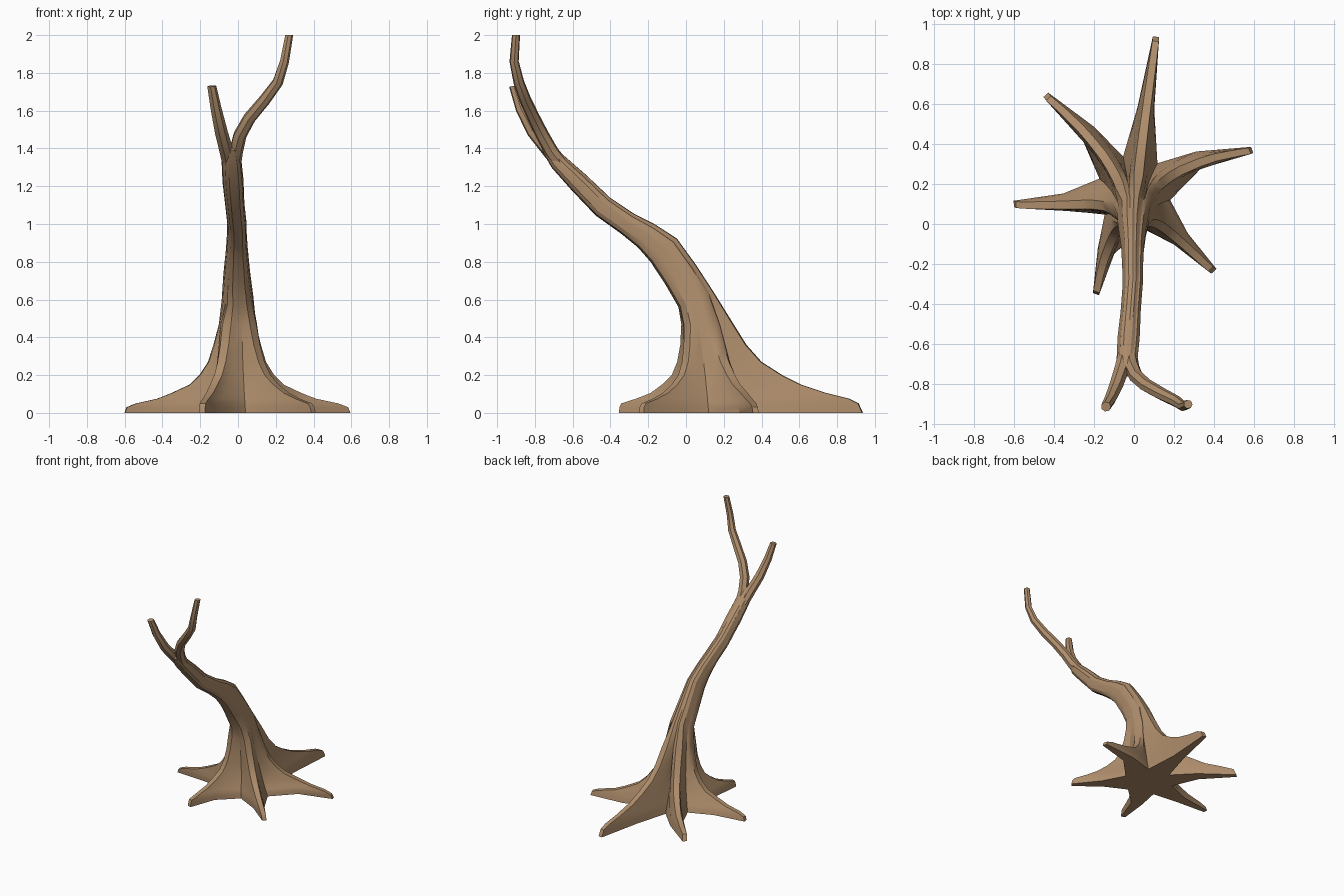
import bpy, bmesh, math
from mathutils import Vector

if "Cube" in bpy.data.objects:
    bpy.data.objects.remove(bpy.data.objects["Cube"])

bark = bpy.data.materials.new("bark")
bark.diffuse_color = (0.43, 0.27, 0.15, 1)
bark.use_nodes = True
bark.node_tree.nodes["Principled BSDF"].inputs["Base Color"].default_value = bark.diffuse_color


def interp(table, v):
    """Piecewise-linear lookup in a list of (key, value)."""
    for (a, fa), (b, fb) in zip(table, table[1:]):
        if v <= b:
            return fa + (fb - fa) * max(0, (v - a) / (b - a))
    return table[-1][1]


def loft(name, rings):
    """Closed skin through rings of equal point count."""
    bm = bmesh.new()
    vs = [[bm.verts.new(p) for p in ring] for ring in rings]
    n = len(vs[0])
    for lo, hi in zip(vs, vs[1:]):
        for i in range(n):
            j = (i + 1) % n
            bm.faces.new((lo[i], lo[j], hi[j], hi[i]))
    bm.faces.new(vs[0][::-1])
    bm.faces.new(vs[-1])
    bmesh.ops.recalc_face_normals(bm, faces=bm.faces)
    me = bpy.data.meshes.new(name)
    bm.to_mesh(me)
    bm.free()
    ob = bpy.data.objects.new(name, me)
    bpy.context.collection.objects.link(ob)
    me.materials.append(bark)
    bpy.context.view_layer.objects.active = ob
    ob.select_set(True)
    bpy.ops.object.shade_smooth_by_angle(angle=math.radians(30))
    ob.select_set(False)
    return ob


def tube_rings(path, angles, prev=None, end_dir=None):
    """Rings square to a path of (x, y, z, rx, ry)."""
    pts = [Vector(p[:3]) for p in path]
    rings = []
    for i, p in enumerate(path):
        a = pts[i - 1] if i else (prev or pts[0])
        b = pts[min(i + 1, len(pts) - 1)]
        t = (b - a).normalized()
        if end_dir and i == len(pts) - 1:
            t = Vector(end_dir).normalized()
        n = t.cross(Vector((1, 0, 0))).normalized()
        x = n.cross(t)
        rings.append([pts[i] + x * math.cos(g) * p[3] * k + n * math.sin(g) * p[4] * k
                      for g, k in angles])
    return rings


# Roots: tip x, tip y, height factor, sideways bend
ROOTS = [(0.59, 0.37, 1.0, 0.045), (0.11, 0.935, 1.6, 0.0), (-0.44, 0.645, 1.3, -0.03),
         (-0.60, 0.10, 1.0, 0.015), (-0.19, -0.35, 1.2, -0.03), (0.40, -0.235, 1.15, 0.0)]
CENTRE_Y = [(0, 0.16), (0.2, 0.13), (0.47, 0.085)]
CORE = [(0, 0.12), (0.2, 0.105), (0.47, 0.1)]
VALLEY = [(0, 0.185), (0.1, 0.155), (0.25, 0.12), (0.47, 0.092)]
REACH = [(0, 1), (0.04, 0.97), (0.08, 0.6), (0.15, 0.3), (0.2, 0.2), (0.27, 0.11), (0.45, 0)]
base = Vector((0, 0.16, 0))
dirs = [(Vector((r[0], r[1], 0)) - base) for r in ROOTS]
turns = [math.atan2(d.y, d.x) for d in dirs]


def base_ring(z):
    c = Vector((0, interp(CENTRE_Y, z), z))
    core, v = interp(CORE, z), interp(VALLEY, z)
    ring = []
    for i, (root, d) in enumerate(zip(ROOTS, dirs)):
        length, u = d.length, d.normalized()
        side = Vector((-u.y, u.x, 0))

        def on_root(e, w):
            s = min(1, e / length)
            return c + u * e + side * (w + root[3] * 4 * s * (1 - s))

        e = core + (length - core) * interp(REACH, z / root[2])
        m = v + (e - v) * 0.4 if e > v else (v + e) / 2
        tip_w = 0.026 - 0.01 * e / length
        ring += [on_root(m, -0.042), on_root(e, -tip_w), on_root(e, tip_w), on_root(m, 0.042)]
        gap = (turns[(i + 1) % 6] - turns[i]) % math.tau
        g = turns[i] + gap / 2
        ring.append(c + Vector((math.cos(g), math.sin(g), 0)) * v)
    return ring


# Flared base and leaning trunk in one skin
flare = [base_ring(z) for z in (0, 0.03, 0.05, 0.075, 0.105, 0.15, 0.2, 0.27, 0.36, 0.47)]
top_c = Vector((0, 0.085, 0.47))
around = []
for i, p in enumerate(flare[-1]):
    q = p - top_c
    around.append((math.atan2(q.y, q.x), 1.04 if i % 5 in (1, 2) else 0.97))
TRUNK = [(0, .05, .60, .083, .10), (-.005, -.03, .73, .07, .095), (-.005, -.12, .86, .057, .092),
         (-.005, -.21, .935, .052, .075), (-.005, -.31, 1.0, .05, .062),
         (-.015, -.44, 1.09, .05, .06), (-.025, -.57, 1.22, .055, .055),
         (-.033, -.68, 1.33, .052, .045), (-.035, -.74, 1.405, .03, .028)]
loft("trunk_and_roots", flare + tube_rings(TRUNK, around, prev=top_c))

# Two forked branches
seven = [(math.tau * i / 7, 1) for i in range(7)]


def branch(name, path, end_dir):
    loft(name, tube_rings([p + (p[3],) for p in path], seven, end_dir=end_dir))


branch("short_branch", [(-.04, -.62, 1.27, .035), (-.06, -.72, 1.38, .038), (-.09, -.81, 1.49, .035),
                        (-.117, -.873, 1.61, .03), (-.14, -.912, 1.73, .025)], (-.05, -.15, 1))
branch("long_branch", [(-.025, -.62, 1.27, .035), (-.012, -.71, 1.38, .038), (.01, -.76, 1.47, .036),
                       (.06, -.805, 1.56, .034), (.14, -.85, 1.655, .032), (.21, -.885, 1.75, .029),
                       (.245, -.91, 1.86, .025), (.27, -.9, 2.0, .022)], (0, 0, 1))
